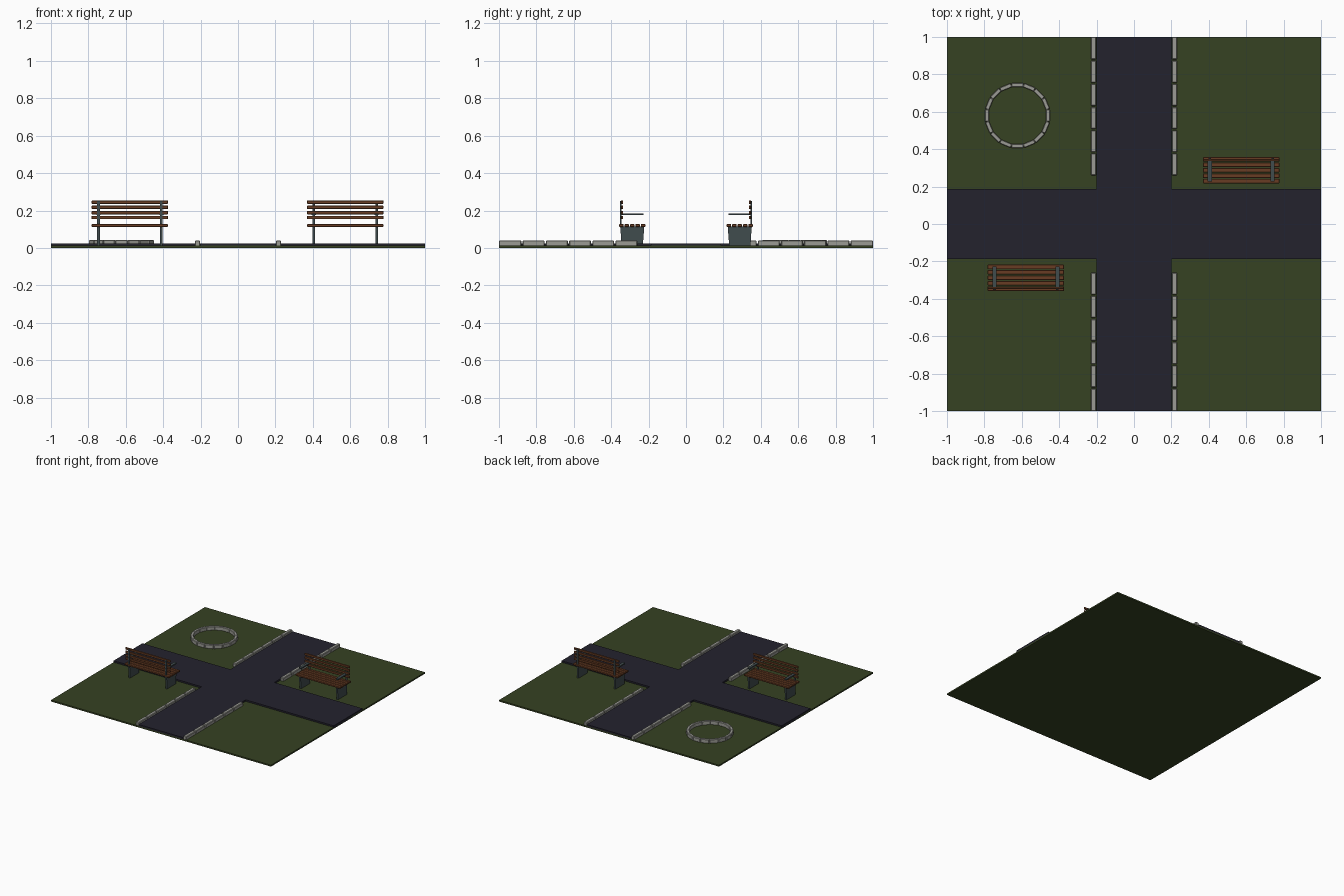
import bpy, bmesh, math
from mathutils import Matrix, Vector

if "Cube" in bpy.data.objects:
    bpy.data.objects.remove(bpy.data.objects["Cube"])


def material(name, rgb):
    m = bpy.data.materials.new(name)
    m.diffuse_color = (*rgb, 1)
    m.use_nodes = True
    m.node_tree.nodes["Principled BSDF"].inputs["Base Color"].default_value = m.diffuse_color
    return m


GRASS = material("grass green", (0.037, 0.054, 0.016))
PATH = material("dark asphalt", (0.017, 0.016, 0.027))
STONE = material("pale stone", (0.33, 0.33, 0.30))
WOOD = material("brown wood", (0.14, 0.046, 0.017))
METAL = material("dark metal", (0.051, 0.072, 0.076))


def finish(name, bm, mat):
    bmesh.ops.recalc_face_normals(bm, faces=bm.faces)
    me = bpy.data.meshes.new(name)
    bm.to_mesh(me)
    bm.free()
    me.materials.append(mat)
    ob = bpy.data.objects.new(name, me)
    bpy.context.collection.objects.link(ob)
    return ob


def prism(name, pts, axis, lo, hi, mat, place=Matrix()):
    """Extrude a profile along x or z, then move it into place."""
    bm = bmesh.new()
    vec = {"x": lambda a, b, d: (d, a, b), "z": lambda a, b, d: (a, b, d)}[axis]
    face = bm.faces.new([bm.verts.new(vec(a, b, lo)) for a, b in pts])
    new = bmesh.ops.extrude_face_region(bm, geom=[face])["geom"]
    bmesh.ops.translate(bm, vec=vec(0, 0, hi - lo),
                        verts=[v for v in new if isinstance(v, bmesh.types.BMVert)])
    bm.transform(place)
    return finish(name, bm, mat)


def box(name, x0, x1, y0, y1, z0, z1, mat, place=Matrix(), bevel=0):
    bm = bmesh.new()
    size = Vector((x1 - x0, y1 - y0, z1 - z0))
    mid = Vector((x0 + x1, y0 + y1, z0 + z1)) / 2
    bmesh.ops.create_cube(bm, size=1, matrix=Matrix.Translation(mid) @ Matrix.Diagonal((*size, 1)))
    if bevel:
        bmesh.ops.bevel(bm, geom=bm.edges[:], offset=bevel, segments=1, affect='EDGES')
    bm.transform(place)
    return finish(name, bm, mat)


# Lawn and crossing paths
box("lawn", -1, 1, -1, 1, 0, 0.012, GRASS)
a, b = 0.2, 0.187
prism("crossing_path", [(-1, -b), (-a, -b), (-a, -1), (a, -1), (a, -b), (1, -b),
                        (1, b), (a, b), (a, 1), (-a, 1), (-a, b), (-1, b)],
      "z", 0.005, 0.025, PATH)

# Kerb stones along the long path
step = 0.124
for sx in (-1, 1):
    for sy in (-1, 1):
        for i in range(6):
            y0 = 1 - (i + 1) * step + 0.004
            y1 = 1 - i * step - (0.003 if i else 0)
            ys = sorted((sy * y0, sy * y1))
            box("kerb_stone", sx * 0.217 - 0.014, sx * 0.217 + 0.014, *ys,
                0.01, 0.04, STONE, bevel=0.004)

# Ring of stones around the flower bed
for i in range(16):
    place = Matrix.Translation((-0.623, 0.58, 0)) @ Matrix.Rotation(i * math.tau / 16, 4, 'Z')
    box("ring_stone", 0.152, 0.174, -0.032, 0.032, 0.01, 0.042, STONE, place, 0.003)


# Benches: local origin at the bench centre, facing -y
def bench(place):
    for i in range(5):
        y = -0.0575 + i * 0.029
        box("seat_slat", -0.204, 0.204, y - 0.012, y + 0.012, 0.113, 0.127, WOOD, place, 0.002)
    for z in (0.163, 0.189, 0.217, 0.245):
        box("back_slat", -0.204, 0.204, 0.049, 0.060, z - 0.009, z + 0.009, WOOD, place, 0.002)
    for x in (-0.168, 0.168):
        prism("side_leg", [(-0.056, 0.01), (0.058, 0.01), (0.064, 0.114), (-0.064, 0.114)],
              "x", x - 0.007, x + 0.007, METAL, place)
        box("back_post", x - 0.007, x + 0.007, 0.058, 0.066, 0.11, 0.25, METAL, place)
        box("armrest", x - 0.011, x + 0.011, -0.06, 0.06, 0.175, 0.185, METAL, place)


bench(Matrix.Translation((0.573, 0.287, 0)))
bench(Matrix.Translation((-0.578, -0.287, 0)) @ Matrix.Rotation(math.pi, 4, 'Z'))
